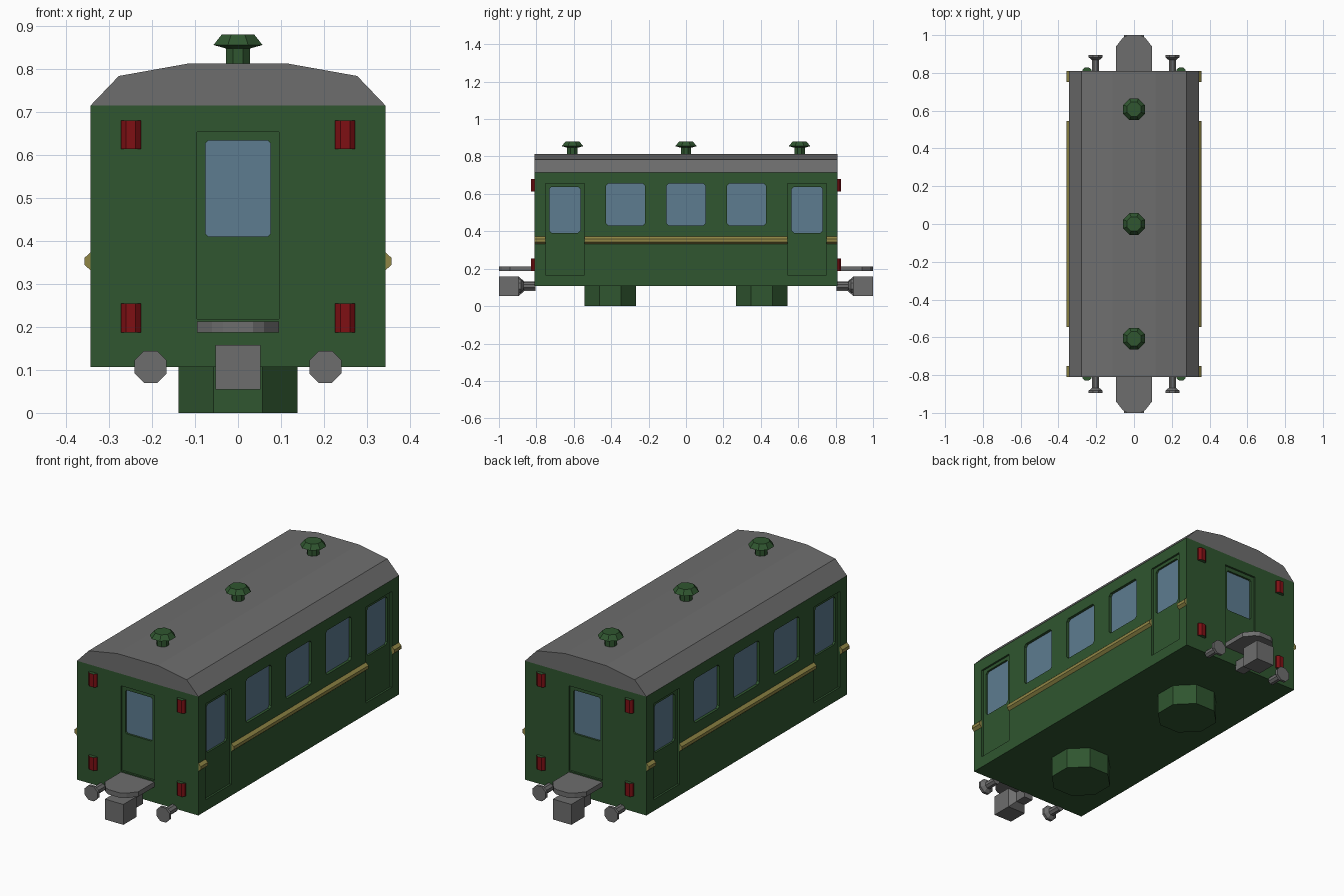
import bpy, bmesh, math
from mathutils import Vector

if "Cube" in bpy.data.objects:
    bpy.data.objects.remove(bpy.data.objects["Cube"])


def material(name, rgb):
    m = bpy.data.materials.new(name)
    m.diffuse_color = (*rgb, 1)
    m.use_nodes = True
    m.node_tree.nodes["Principled BSDF"].inputs["Base Color"].default_value = m.diffuse_color
    return m


GREEN = material("dark green", (0.029, 0.092, 0.029))
GRAY = material("gray", (0.155, 0.155, 0.155))
GLASS = material("blue glass", (0.11, 0.20, 0.28))
RED = material("red", (0.21, 0.005, 0.007))
YELLOW = material("yellow trim", (0.28, 0.24, 0.06))


def loft(bm, rings):
    """Skin a list of equal-length point rings and cap both ends."""
    vs = [[bm.verts.new(p) for p in r] for r in rings]
    n = len(vs[0])
    faces = [bm.faces.new(vs[0]), bm.faces.new(vs[-1])]
    for a, b in zip(vs, vs[1:]):
        for i in range(n):
            j = (i + 1) % n
            faces.append(bm.faces.new((a[i], a[j], b[j], b[i])))
    bmesh.ops.recalc_face_normals(bm, faces=faces)


def place(p, t, axis):
    """2D profile point p at depth t along an axis."""
    return {"x": (t, p[0], p[1]), "y": (p[0], t, p[1]), "z": (p[0], p[1], t)}[axis]


def prism(bm, pts, a, b, axis):
    loft(bm, [[place(p, t, axis) for p in pts] for t in (a, b)])


def octagon(r, cx=0, cy=0):
    """Eight-sided ring with flats facing the axes; r is the flat radius."""
    R = r / math.cos(math.pi / 8)
    return [(cx + R * math.cos(math.pi / 8 + k * math.pi / 4),
             cy + R * math.sin(math.pi / 8 + k * math.pi / 4)) for k in range(8)]


def lathe(bm, profile, axis, cx, cy):
    """Octagonal stack from (radius, depth) pairs."""
    loft(bm, [[place(p, t, axis) for p in octagon(r, cx, cy)] for r, t in profile])


def rect(u0, u1, v0, v1, c=0.0):
    if c == 0:
        return [(u0, v0), (u1, v0), (u1, v1), (u0, v1)]
    return [(u0 + c, v0), (u1 - c, v0), (u1, v0 + c), (u1, v1 - c),
            (u1 - c, v1), (u0 + c, v1), (u0, v1 - c), (u0, v0 + c)]


def finish(name, bm, *mats):
    me = bpy.data.meshes.new(name)
    bm.to_mesh(me)
    bm.free()
    for m in mats:
        me.materials.append(m)
    ob = bpy.data.objects.new(name, me)
    bpy.context.collection.objects.link(ob)
    return ob


W, L, Z0, Z1 = 0.343, 0.81, 0.107, 0.714

# Door and window layout: (axis, wall distance, outline)
doors, windows, door_windows = [], [], []
for s in (-1, 1):
    doors.append(("y", s * L, rect(-0.095, 0.095, 0.218, 0.653)))
    door_windows.append(("y", s * L, rect(-0.076, 0.076, 0.41, 0.633, 0.007)))
    for e in (-1, 1):
        c = e * 0.648
        doors.append(("x", s * W, rect(c - 0.104, c + 0.104, 0.165, 0.655)))
        door_windows.append(("x", s * W, rect(c - 0.083, c + 0.083, 0.392, 0.638, 0.012)))
    for c in (-0.323, 0, 0.323):
        windows.append(("x", s * W, rect(c - 0.104, c + 0.104, 0.43, 0.655, 0.012)))


def recess(name, items, inner, outer):
    bm = bmesh.new()
    for axis, d, pts in items:
        s = math.copysign(1, d)
        prism(bm, pts, d - s * inner, d + s * outer, axis)
    return bm


# Body shell with recessed doors and windows
bm = bmesh.new()
prism(bm, rect(-W, W, -L, L), Z0, Z1, "z")
body = finish("carriage_body", bm, GREEN)
for name, items, depth in (("door_cutter", doors, 0.010),
                           ("window_cutter", windows, 0.018),
                           ("door_window_cutter", door_windows, 0.024)):
    cutter = finish(name, recess(name, items, depth, 0.05), GREEN)
    cutter.hide_render = True
    cutter.hide_viewport = True
    mod = body.modifiers.new(name, "BOOLEAN")
    mod.operation = "DIFFERENCE"
    mod.solver = "EXACT"
    mod.object = cutter

# Glass plates at the bottom of the recesses
finish("side_window_glass", recess("g", windows, 0.019, -0.014), GLASS)
finish("door_window_glass", recess("g", door_windows, 0.025, -0.020), GLASS)

# Roof
bm = bmesh.new()
prism(bm, [(-W, Z1), (W, Z1), (0.277, 0.783), (0.115, 0.812),
           (-0.115, 0.812), (-0.277, 0.783)], -L, L, "y")
finish("roof", bm, GRAY)

# Roof vents
bm = bmesh.new()
for y in (-0.607, 0, 0.607):
    lathe(bm, [(0.028, 0.805), (0.028, 0.847), (0.057, 0.855), (0.038, 0.879)], "z", 0, y)
finish("roof_vents", bm, GREEN)

# Side trim strips, interrupted by the doors
bm = bmesh.new()
for s in (-1, 1):
    strip = [(s * x, z) for x, z in ((W - 0.003, 0.332), (W, 0.332), (0.357, 0.344),
                                     (0.357, 0.360), (W, 0.373), (W - 0.003, 0.373))]
    for a, b in ((-L, -0.752), (-0.544, 0.544), (0.752, L)):
        prism(bm, strip, a, b, "y")
finish("side_trim", bm, YELLOW)

# Octagonal bogies
bm = bmesh.new()
for s in (-1, 1):
    lathe(bm, [(0.138, 0), (0.138, Z0 + 0.005)], "z", 0, s * 0.405)
finish("bogies", bm, GREEN)

# End lamps: red fronts with green caps
bm = bmesh.new()
for s in (-1, 1):
    for x in (-0.249, 0.249):
        for z in (0.187, 0.613):
            pts = [(x - 0.023, s * (L - 0.003)), (x + 0.023, s * (L - 0.003)),
                   (x + 0.023, s * (L + 0.007)), (x + 0.011, s * (L + 0.018)),
                   (x - 0.011, s * (L + 0.018)), (x - 0.023, s * (L + 0.007))]
            prism(bm, pts, z, z + 0.067, "z")
for f in bm.faces:
    f.material_index = 1 if abs(f.normal.z) > 0.9 else 0
finish("end_lamps", bm, RED, GREEN)

# Buffers
bm = bmesh.new()
for s in (-1, 1):
    for x in (-0.203, 0.203):
        lathe(bm, [(0.019, s * (L - 0.005)), (0.019, s * 0.868),
                   (0.037, s * 0.882), (0.037, s * 0.896)], "y", x, 0.107)
finish("buffers", bm, GRAY)

# Couplings: narrow neck and square head
bm = bmesh.new()
for s in (-1, 1):
    rings = [(0.026, L - 0.005), (0.026, 0.865), (0.052, 0.895), (0.052, 1.0)]
    loft(bm, [[(x, s * y, z) for x, z in rect(-r, r, 0.106 - r, 0.106 + r)] for r, y in rings])
finish("couplings", bm, GRAY)

# Gangway plates with tapered tips
bm = bmesh.new()
for s in (-1, 1):
    half = [(0.095, L - 0.005), (0.095, 0.94), (0.06, 0.985), (0.035, 1.0)]
    pts = [(x, s * y) for x, y in half] + [(-x, s * y) for x, y in reversed(half)]
    prism(bm, pts, 0.187, 0.212, "z")
finish("gangway_plates", bm, GRAY)
